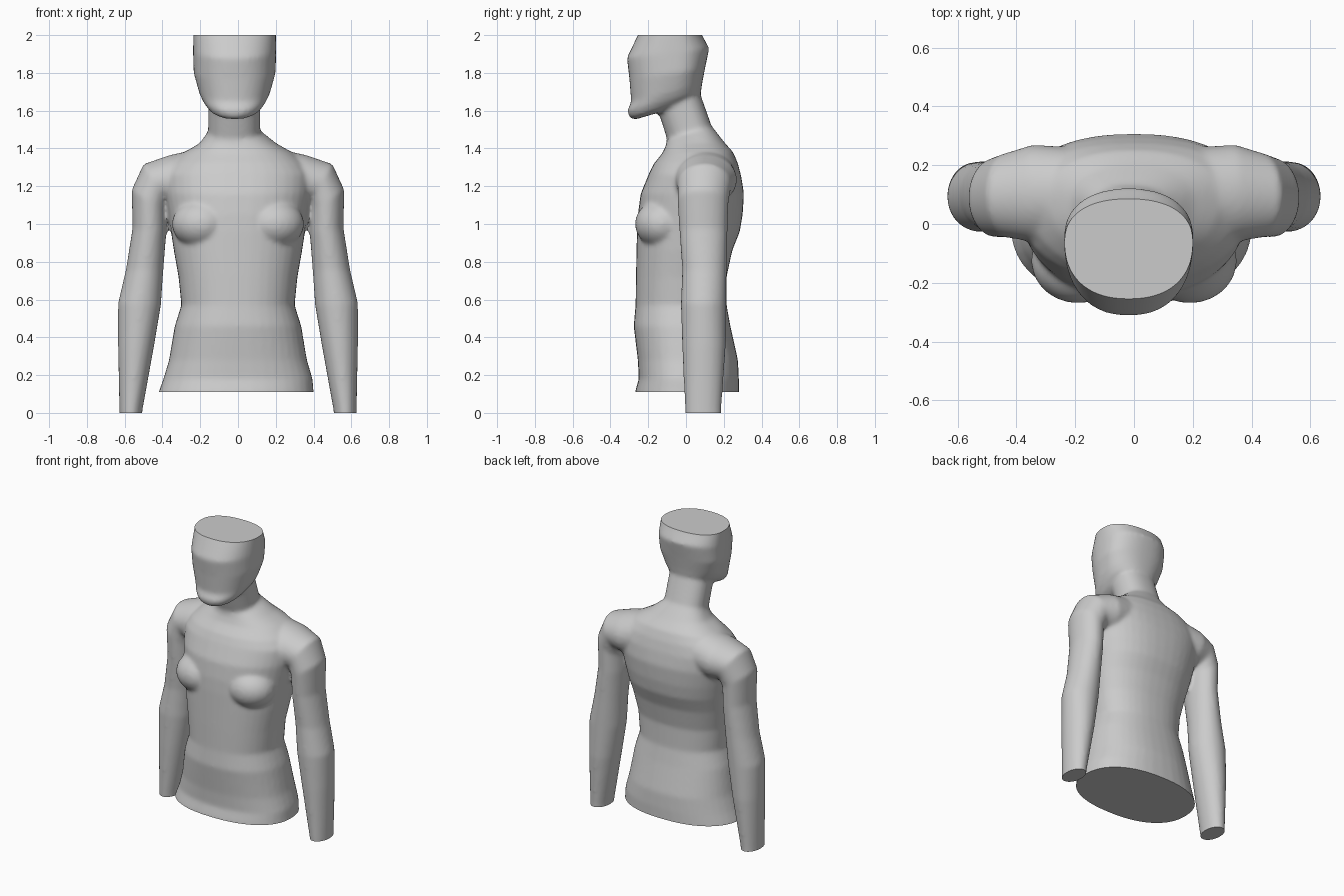
import bpy, bmesh, math
from mathutils import Vector, Matrix

if "Cube" in bpy.data.objects:
    bpy.data.objects.remove(bpy.data.objects["Cube"])

bm = bmesh.new()
N = 40


def spow(v, e):
    return math.copysign(abs(v) ** e, v)


def loft(rings):
    """Skin a list of equal-length point rings and cap both ends."""
    loops = [[bm.verts.new(p) for p in r] for r in rings]
    for a, b in zip(loops, loops[1:]):
        for i in range(N):
            j = (i + 1) % N
            bm.faces.new((a[i], a[j], b[j], b[i]))
    bm.faces.new(loops[0][::-1])
    bm.faces.new(loops[-1])


def body_ring(fy, fz, by, bz, cx, hw, c, power=2.3):
    """Tilted oval from front point to back point, widest at y = c."""
    pts = []
    for i in range(N):
        t = math.tau * i / N
        s = spow(math.sin(t), 2 / power)
        y = c + s * ((by - c) if s > 0 else (c - fy))
        z = fz + (bz - fz) * (y - fy) / (by - fy)
        pts.append((cx + hw * spow(math.cos(t), 2 / power), y, z))
    return pts


def arm_ring(side, ox, oz, ix, iz, y0, y1):
    """Oval spanning an outer and an inner silhouette point."""
    pts = []
    for i in range(N):
        t = math.tau * i / N
        k = 0.5 + 0.5 * math.cos(t)
        pts.append((side * (ix + (ox - ix) * k),
                    (y0 + y1) / 2 + (y1 - y0) / 2 * math.sin(t),
                    iz + (oz - iz) * k))
    return pts


# Torso and neck: front y, z, back y, z, centre x, half width, widest y
loft([body_ring(*r) for r in (
    (-.27, .03, .28, .03, -.01, .425, 0),
    (-.27, .11, .28, .11, -.01, .41, 0),
    (-.25, .18, .28, .18, 0, .395, 0),
    (-.255, .28, .275, .28, 0, .365, 0),
    (-.277, .46, .235, .46, 0, .335, 0),
    (-.267, .57, .215, .57, 0, .30, 0),
    (-.265, .72, .215, .72, 0, .315, 0),
    (-.262, .86, .245, .86, 0, .34, .02),
    (-.26, .96, .285, .96, 0, .355, .04),
    (-.255, 1.05, .30, 1.05, 0, .37, .06),
    (-.24, 1.16, .307, 1.16, 0, .39, .08),
    (-.195, 1.27, .293, 1.25, 0, .40, .1),
    (-.17, 1.32, .275, 1.32, 0, .36, .1),
    (-.125, 1.375, .25, 1.38, 0, .29, .09),
    (-.105, 1.42, .205, 1.43, 0, .205, .07),
    (-.10, 1.45, .135, 1.52, -.02, .138, .03),
    (-.14, 1.575, .075, 1.69, -.02, .138, -.02),
    (-.15, 1.70, .06, 1.75, -.02, .13, -.04))])

# Head with jaw tilted towards the chin
loft([body_ring(*r) for r in (
    (-.27, 1.553, .04, 1.645, -.018, .10, -.10),
    (-.298, 1.562, .065, 1.675, -.018, .14, -.10),
    (-.312, 1.60, .08, 1.70, -.018, .168, -.08),
    (-.29, 1.645, .085, 1.74, -.018, .188, -.07),
    (-.30, 1.77, .10, 1.82, -.018, .217, -.05),
    (-.313, 1.88, .123, 1.93, -.018, .22, -.05),
    (-.255, 2.0, .085, 2.0, -.018, .219, -.06),
    (-.22, 2.07, .06, 2.07, -.018, .217, -.06))])

# Arms and chest muscles, mirrored
for side in (-1, 1):
    loft([arm_ring(side, *r) for r in (
        (.20, 1.40, .20, 1.10, -.05, .26),
        (.36, 1.365, .33, 1.10, -.06, .27),
        (.50, 1.317, .375, 1.10, -.045, .24),
        (.563, 1.18, .378, 1.06, -.045, .225),
        (.558, .98, .38, .95, -.035, .22),
        (.593, .76, .395, .76, -.02, .215),
        (.635, .58, .408, .57, -.027, .213),
        (.635, .35, .445, .35, -.02, .21),
        (.628, .02, .505, .02, -.005, .187),
        (.627, -.07, .515, -.07, 0, .185))])
    bmesh.ops.create_uvsphere(
        bm, u_segments=32, v_segments=16, radius=1,
        matrix=Matrix.Translation((side * .19, -.125, 1.0))
        @ Matrix.Diagonal((.16, .145, .13, 1)))

bmesh.ops.recalc_face_normals(bm, faces=bm.faces[:])
mesh = bpy.data.meshes.new("upper_body")
bm.to_mesh(mesh)
bm.free()
body = bpy.data.objects.new("upper_body", mesh)
bpy.context.collection.objects.link(body)
bpy.context.view_layer.objects.active = body
body.select_set(True)

# Fuse the parts into one skin and soften the joins
remesh = body.modifiers.new("fuse", 'REMESH')
remesh.mode = 'VOXEL'
remesh.voxel_size = 0.012
smooth = body.modifiers.new("soften", 'SMOOTH')
smooth.factor = 0.5
smooth.iterations = 8
for name in ("fuse", "soften"):
    bpy.ops.object.modifier_apply(modifier=name)

# Flat cuts at the crown, hips and wrists
bm = bmesh.new()
bm.from_mesh(body.data)
cuts = (
    (2.0, 1, lambda p: p.z > 1.9),
    (.11, -1, lambda p: p.z < .15 and abs(p.x) < .455),
    (0.0, -1, lambda p: p.z < .08 and abs(p.x) > .455))
for z, direction, inside in cuts:
    faces = [f for f in bm.faces if inside(f.calc_center_median())]
    edges = list({e for f in faces for e in f.edges})
    verts = list({v for f in faces for v in f.verts})
    bmesh.ops.bisect_plane(bm, geom=verts + edges + faces,
                           plane_co=(0, 0, z), plane_no=(0, 0, direction),
                           clear_outer=True)
rim = [e for e in bm.edges if e.is_boundary]
bmesh.ops.holes_fill(bm, edges=rim, sides=0)
bmesh.ops.recalc_face_normals(bm, faces=bm.faces[:])
bm.to_mesh(body.data)
bm.free()
bpy.ops.object.shade_smooth_by_angle(angle=math.radians(50))
